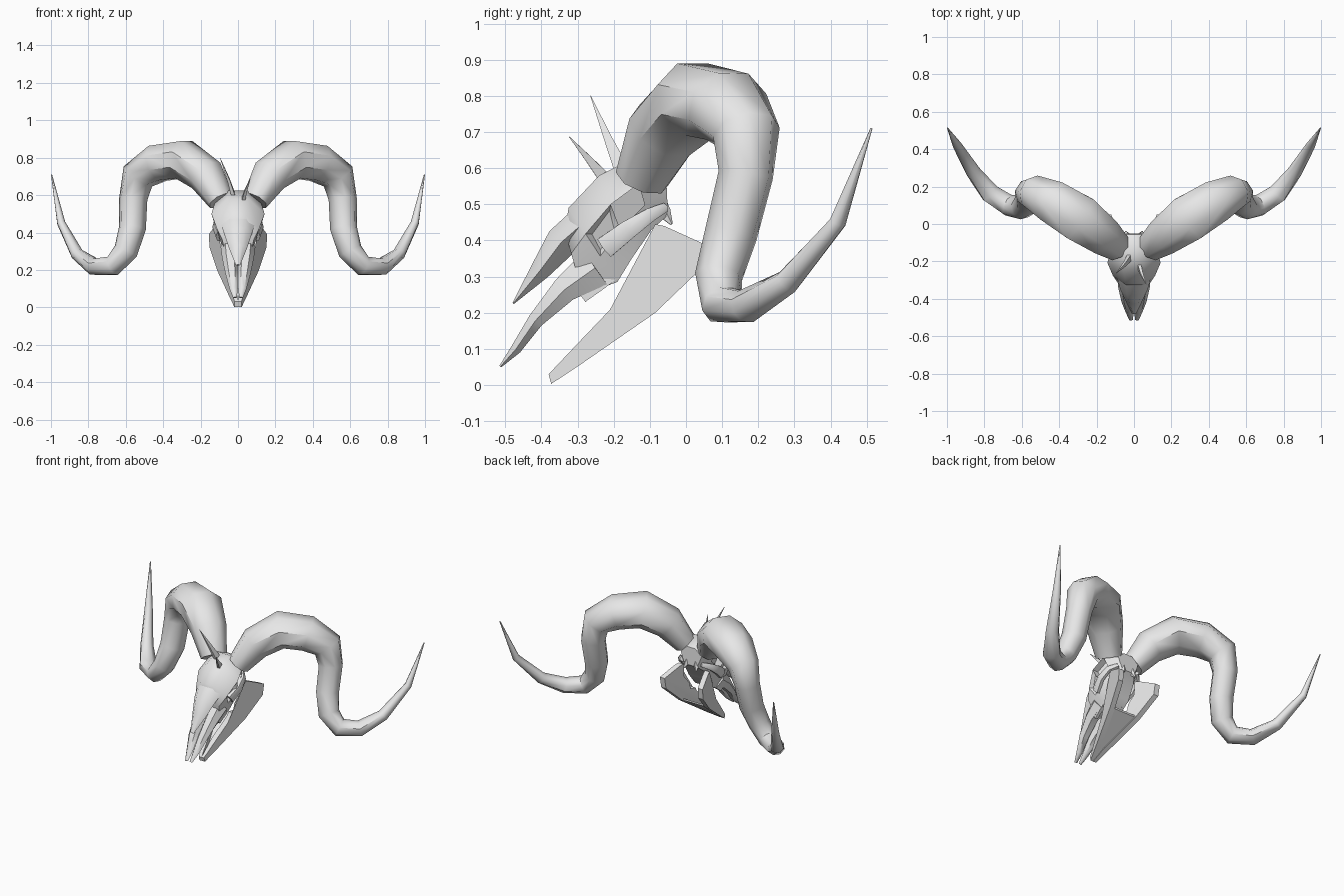
import bpy, bmesh, math
from mathutils import Vector

cube = bpy.data.objects.get("Cube")
if cube:
    bpy.data.objects.remove(cube, do_unlink=True)

bone = bpy.data.materials.new("pale grey bone")
bone.use_nodes = True
bone.diffuse_color = (0.8, 0.8, 0.8, 1)
bone.node_tree.nodes["Principled BSDF"].inputs["Base Color"].default_value = (0.8, 0.8, 0.8, 1)


def finish(name, bm, mirror=False, angle=50):
    """Turn a bmesh into a shaded object, optionally mirrored across x."""
    bmesh.ops.recalc_face_normals(bm, faces=bm.faces)
    mesh = bpy.data.meshes.new(name)
    bm.to_mesh(mesh)
    bm.free()
    mesh.materials.append(bone)
    ob = bpy.data.objects.new(name, mesh)
    bpy.context.collection.objects.link(ob)
    bpy.ops.object.select_all(action='DESELECT')
    ob.select_set(True)
    bpy.context.view_layer.objects.active = ob
    bpy.ops.object.shade_smooth_by_angle(angle=math.radians(angle))
    if mirror:
        ob.modifiers.new("Mirror", 'MIRROR')


def loft(bm, rings):
    """Bridge equal rings of points, cap both ends, return faces per segment."""
    loops = [[bm.verts.new(p) for p in ring] for ring in rings]
    n = len(loops[0])
    strips = []
    for a, b in zip(loops, loops[1:]):
        strips.append([bm.faces.new((a[i], a[(i + 1) % n], b[(i + 1) % n], b[i])) for i in range(n)])
    bm.faces.new(loops[0])
    bm.faces.new(loops[-1])
    return strips


def tube(name, path, side, sides=6, mirror=False):
    """Tapered tube; path rows are x, y, z, radius in the bend, radius along side."""
    pts = [Vector(row[:3]) for row in path]
    rings = []
    for i, row in enumerate(path):
        t = (pts[min(i + 1, len(pts) - 1)] - pts[max(i - 1, 0)]).normalized()
        s = Vector(side)
        s = (s - t * s.dot(t)).normalized()
        u = t.cross(s)
        ring = []
        for k in range(sides):
            a = math.tau * (k + 0.5) / sides
            ring.append(pts[i] + u * row[3] * math.cos(a) + s * row[4] * math.sin(a))
        rings.append(ring)
    bm = bmesh.new()
    loft(bm, rings)
    finish(name, bm, mirror)


# Curled horns, each lying close to one upright plane
tube("horn", [
    (.09, -.122, .57, .07, .08),
    (.17, -.06, .705, .10, .11),
    (.29, .03, .79, .11, .135),
    (.43, .115, .77, .105, .125),
    (.535, .167, .70, .093, .095),
    (.56, .165, .58, .077, .077),
    (.565, .125, .42, .074, .074),
    (.60, .09, .30, .066, .066),
    (.67, .10, .222, .056, .06),
    (.77, .165, .217, .047, .055),
    (.86, .28, .285, .034, .04),
    (.945, .42, .45, .022, .025),
    (.997, .513, .71, .003, .003)], (.55, -.83, 0), 8, True)

# Cranium and face: rows are top y, top z, bottom y, bottom z, half width
stations = [
    (-.055, .585, -.05, .47, .075),
    (-.15, .625, -.095, .43, .125),
    (-.24, .58, -.15, .35, .142),
    (-.325, .49, -.19, .285, .112),
    (-.335, .425, -.285, .25, .085)]
section = [(.4, 0), (1, .35), (.85, .65), (.6, 1)]
section += [(-x, t) for x, t in reversed(section)]
bm = bmesh.new()
strips = loft(bm, [[(w * x, ty + (by - ty) * t, tz + (bz - tz) * t) for x, t in section]
                   for ty, tz, by, bz, w in stations])
# Sunken eye sockets and cheek hollows
for segment, depth in ((1, .04), (2, .02)):
    for edge in (1, 5):
        face = strips[segment][edge]
        bmesh.ops.inset_region(bm, faces=[face], thickness=.018)
        inward = -depth if face.calc_center_median().x > 0 else depth
        bmesh.ops.translate(bm, verts=face.verts, vec=(inward, 0, 0))
finish("skull", bm)

# Nasal beak and the pair of long prongs below it, meeting in the middle
tube("nasal_bone", [(0, -.27, .46, .055, .095), (0, -.345, .395, .052, .075),
                    (0, -.405, .315, .032, .048), (0, -.478, .226, .003, .012)], (1, 0, 0))
tube("snout_prong", [(.047, -.25, .325, .065, .046), (.043, -.335, .265, .042, .042),
                     (.033, -.415, .18, .025, .034), (.023, -.47, .10, .017, .022),
                     (.016, -.513, .052, .004, .01)], (1, 0, 0), 6, True)

# Cheek arch and small bones at the back of the skull
tube("cheek_arch", [(.10, -.225, .38, .035, .02), (.12, -.16, .43, .03, .018),
                    (.11, -.10, .47, .022, .015), (.07, -.06, .49, .015, .015)], (1, 0, 0), 6, True)
tube("rear_condyle", [(.03, -.085, .51, .03, .022), (.035, -.06, .475, .02, .018),
                      (.045, -.04, .445, .004, .004)], (1, 0, 0), 5, True)

# Upper cheek teeth
tube("upper_teeth", [(.06, -.185, .315, .018, .014), (.06, -.23, .28, .018, .014),
                     (.055, -.285, .24, .017, .012)], (1, 0, 0), 4, True)


def jaw_width(y):
    """Outer half width of the V-shaped jaw at a given depth."""
    return .018 + .32 * (y + .38)


# Lower jaw: a side profile swept out to a V
profile = [(-.085, .445), (-.06, .44), (.05, .39), (.04, .32), (-.085, .20),
           (-.29, .058), (-.373, .003), (-.38, .03), (-.29, .125), (-.18, .24),
           (-.17, .265), (-.135, .265), (-.13, .305), (-.10, .315), (-.09, .36)]
bm = bmesh.new()
outer = [bm.verts.new((jaw_width(y), y, z)) for y, z in profile]
inner = [bm.verts.new((max(0, jaw_width(y) - .035), y, z)) for y, z in profile]
caps = [bm.faces.new(outer), bm.faces.new(inner)]
for i in range(len(profile)):
    j = (i + 1) % len(profile)
    bm.faces.new((outer[i], outer[j], inner[j], inner[i]))
bmesh.ops.triangulate(bm, faces=caps)
finish("lower_jaw", bm, True, 30)

# Thin floor joining the two halves of the jaw along their lower edge
bm = bmesh.new()
floor = []
for y, z in ((-.36, .015), (-.29, .064), (-.085, .206)):
    w = jaw_width(y) - .012
    floor.append([(-w, y, z), (w, y, z), (w, y, z + .012), (-w, y, z + .012)])
loft(bm, floor)
finish("jaw_floor", bm)

# Two thin splinters standing on the forehead
tube("tall_splinter", [(-.025, -.18, .60, .028, .014), (-.05, -.215, .68, .016, .01),
                       (-.096, -.264, .80, .001, .001)], (1, 0, 0), 4)
tube("short_splinter", [(.025, -.215, .56, .026, .014), (.04, -.265, .62, .014, .01),
                        (.066, -.324, .688, .001, .001)], (1, 0, 0), 4)
